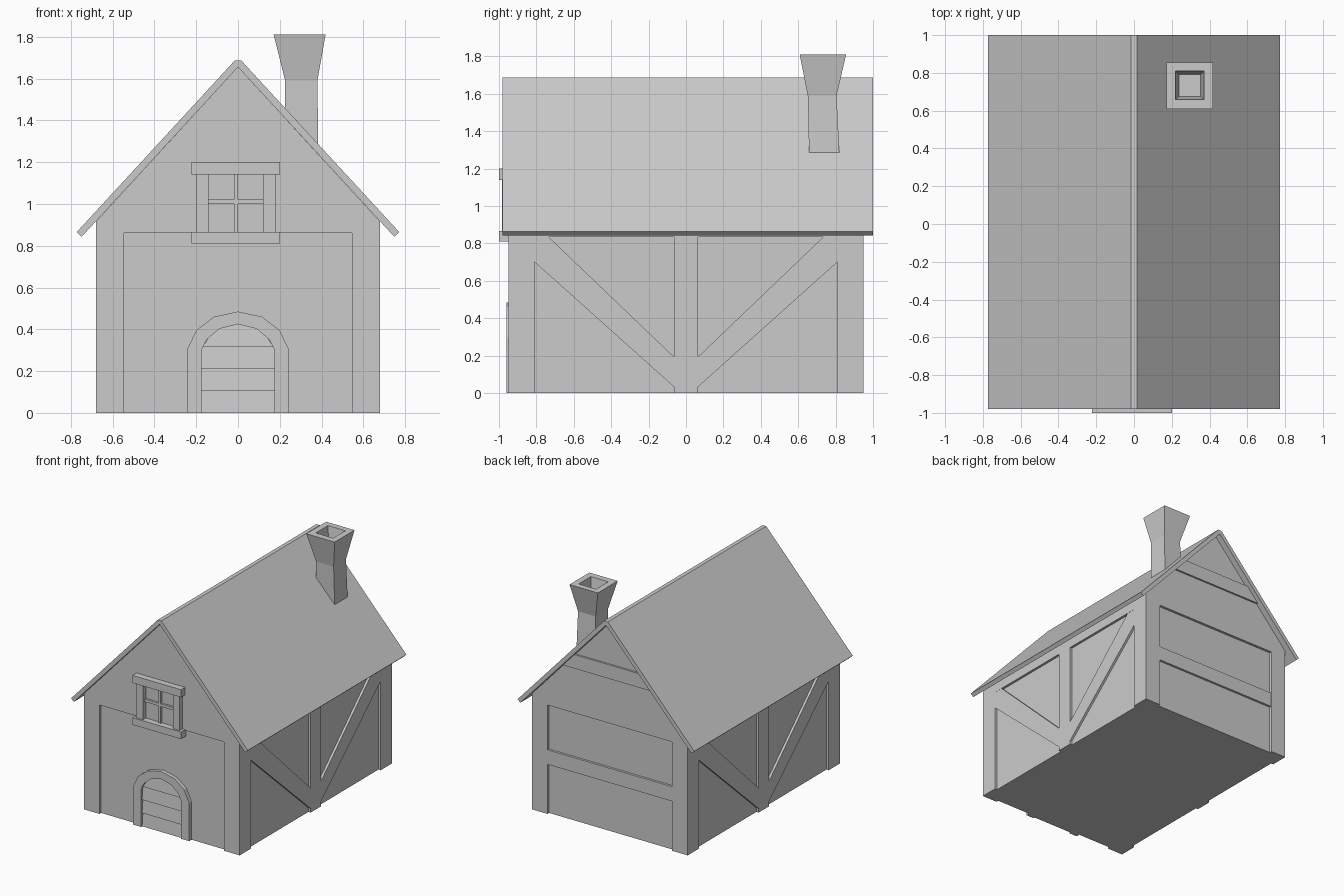
import bpy, bmesh

if "Cube" in bpy.data.objects:
    bpy.data.objects.remove(bpy.data.objects["Cube"])


def make(name, verts, faces):
    me = bpy.data.meshes.new(name)
    me.from_pydata(verts, [], faces)
    bm = bmesh.new()
    bm.from_mesh(me)
    bmesh.ops.recalc_face_normals(bm, faces=bm.faces)
    bm.to_mesh(me)
    bm.free()
    ob = bpy.data.objects.new(name, me)
    bpy.context.collection.objects.link(ob)
    return ob


def loft(name, rings):
    """Skin closed rings of equal length and cap both ends."""
    n = len(rings[0])
    verts = [v for r in rings for v in r]
    faces = [(k * n + i, k * n + (i + 1) % n, (k + 1) * n + (i + 1) % n, (k + 1) * n + i)
             for k in range(len(rings) - 1) for i in range(n)]
    faces += [tuple(range(n)), tuple(range(len(verts) - n, len(verts)))]
    return make(name, verts, faces)


def prism_y(name, pts, y0, y1):
    return loft(name, [[(x, y, z) for x, z in pts] for y in (y0, y1)])


def prism_x(name, pts, x0, x1):
    return loft(name, [[(x, y, z) for y, z in pts] for x in (x0, x1)])


def box(name, x0, x1, y0, y1, z0, z1):
    return prism_y(name, [(x0, z0), (x1, z0), (x1, z1), (x0, z1)], y0, y1)


def mirrored(half):
    """Close a right-hand half profile by mirroring it across the centre."""
    return half + [(-x, z) for x, z in reversed(half) if x != 0]


# Recessed wall core and the raised gables
prism_y("wall_core", mirrored([(0.66, 0), (0.66, 0.93), (0, 1.655)]), -0.93, 0.93)
gable = mirrored([(0.68, 0.86), (0.68, 0.915), (0, 1.655)])
prism_y("front_gable", gable, -0.95, -0.92)
prism_y("back_gable", gable, 0.92, 0.95)

# Roof with a narrow flat ridge
prism_y("roof", [(-0.772, 0.865), (-0.016, 1.686), (0.016, 1.686), (0.772, 0.865),
                 (0.748, 0.843), (0, 1.655), (-0.748, 0.843)], -0.98, 1.0)

# Side timber framing: posts, top beams and V braces
brace = [(0.05, 0.02), (0.05, 0.18), (0.75, 0.85), (0.82, 0.85), (0.82, 0.71)]
for s, side in ((-1, "left"), (1, "right")):
    for t, end in ((-1, "front"), (1, "back")):
        x0, x1 = sorted((s * 0.545, s * 0.68))
        y0, y1 = sorted((t * 0.81, t * 0.95))
        box(f"{side}_{end}_post", x0, x1, y0, y1, 0, 0.86)
        prism_x(f"{side}_{end}_brace", [(t * y, z) for y, z in brace], s * 0.65, s * 0.678)
    x0, x1 = sorted((s * 0.65, s * 0.68))
    box(f"{side}_middle_post", x0, x1, -0.065, 0.065, 0, 0.86)
    x0, x1 = sorted((s * 0.65, s * 0.679))
    box(f"{side}_top_beam", x0, x1, -0.93, 0.93, 0.835, 0.918)

# Back wall beams
box("back_middle_beam", -0.545, 0.545, 0.92, 0.948, 0.39, 0.505)
prism_y("back_gable_beam", mirrored([(0.40, 1.22), (0.30, 1.33)]), 0.94, 0.965)

# Door surround, low-poly arch ring
outer = mirrored([(0.245, 0), (0.245, 0.30), (0.20, 0.395), (0.115, 0.46), (0, 0.485)])
inner = mirrored([(0.175, 0), (0.175, 0.30), (0.15, 0.35), (0.09, 0.402), (0, 0.425)])
n = len(outer)
verts = [(x, y, z) for y in (-0.96, -0.92) for p in (outer, inner) for x, z in p]
faces = []
for i in range(n - 1):
    j = i + 1
    for a, b in ((0, n), (n, 3 * n), (3 * n, 2 * n), (2 * n, 0)):
        faces.append((a + i, a + j, b + j, b + i))
faces += [(e, n + e, 3 * n + e, 2 * n + e) for e in (0, n - 1)]
make("door_arch", verts, faces)

# Door planks, each leaning out slightly at its foot
for k in range(4):
    z0, z1 = k * 0.105, (k + 1) * 0.105
    w = (0.18, 0.18, 0.18, 0.10)[k]
    p = prism_x(f"door_plank_{k + 1}", [(-0.92, z0), (-0.947, z0), (-0.937, z1), (-0.92, z1)], -w, w)
    if k == 3:
        for v in p.data.vertices:
            if v.co.z < 0.33:
                v.co.x *= 1.7

# Window frame, off-centre by a touch
box("window_lintel", -0.222, 0.202, -1.0, -0.94, 1.14, 1.20)
box("window_sill", -0.222, 0.202, -1.0, -0.94, 0.81, 0.866)
box("window_left_jamb", -0.20, -0.14, -0.985, -0.94, 0.866, 1.14)
box("window_right_jamb", 0.12, 0.18, -0.985, -0.94, 0.866, 1.14)
box("window_cross_bar", -0.14, 0.12, -0.966, -0.94, 1.0, 1.022)
box("window_upright_bar", -0.02, 0.0, -0.965, -0.94, 0.866, 1.14)


# Flared hollow chimney
def square(cx, cy, h, z):
    return [(cx + a * h, cy + b * h, z) for a, b in ((-1, -1), (1, -1), (1, 1), (-1, 1))]


loft("chimney", [square(0.303, 0.742, 0.082, 1.2), square(0.303, 0.728, 0.077, 1.59),
                 square(0.295, 0.732, 0.124, 1.81), square(0.295, 0.734, 0.076, 1.81),
                 square(0.295, 0.734, 0.058, 1.70)])
